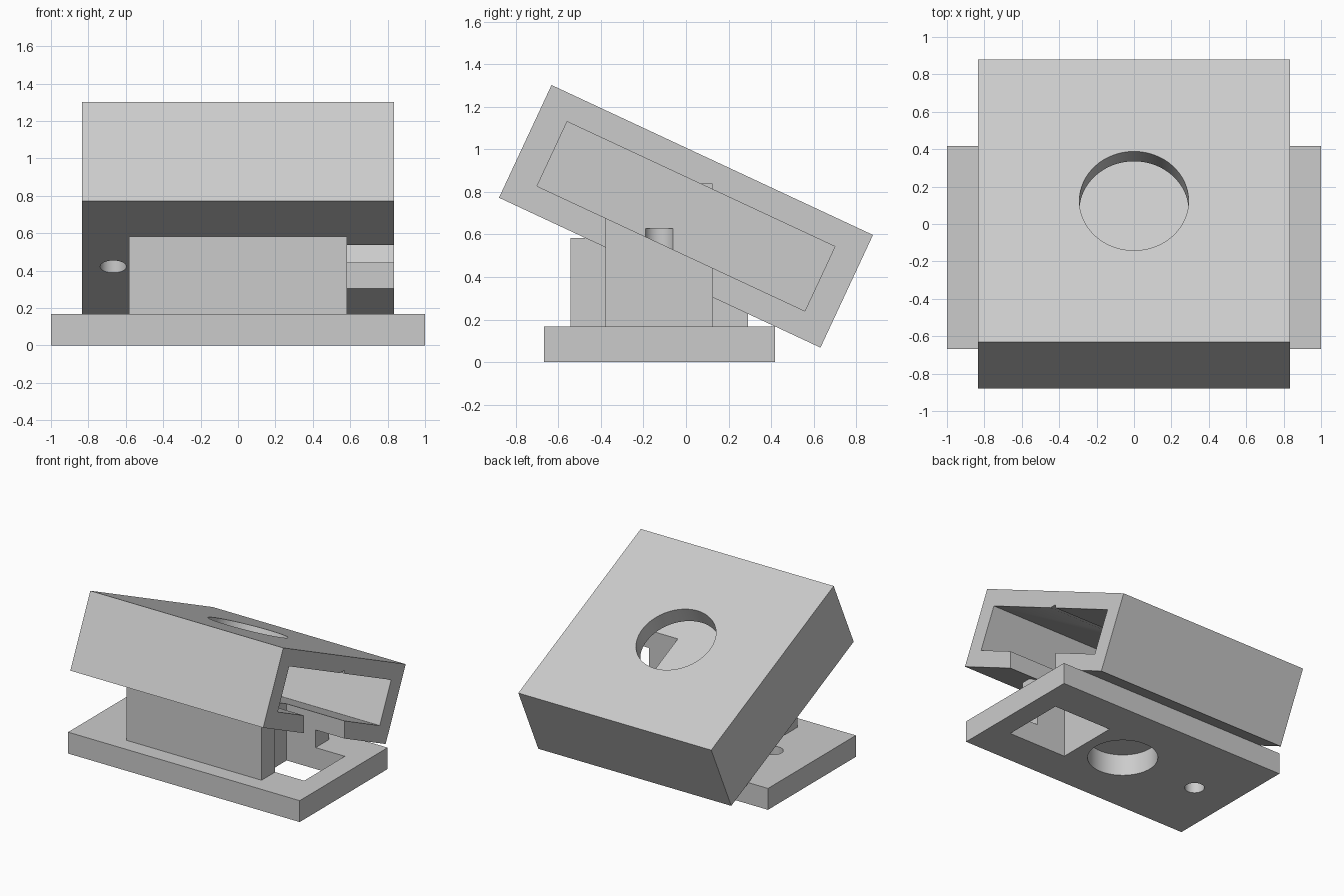
import bpy
import bmesh
from math import radians
from mathutils import Matrix, Vector

default = bpy.data.objects.get("Cube")
if default:
    bpy.data.objects.remove(default, do_unlink=True)

grey = bpy.data.materials.new("light_grey")
grey.use_nodes = True
colour = (0.6, 0.6, 0.6, 1)
grey.diffuse_color = colour
grey.node_tree.nodes["Principled BSDF"].inputs["Base Color"].default_value = colour


def finish(name, bm, frame):
    bm.transform(frame)
    mesh = bpy.data.meshes.new(name)
    bm.to_mesh(mesh)
    bm.free()
    mesh.materials.append(grey)
    obj = bpy.data.objects.new(name, mesh)
    bpy.context.collection.objects.link(obj)
    return obj


def box(name, low, high, frame=Matrix()):
    low, high = Vector(low), Vector(high)
    bm = bmesh.new()
    bmesh.ops.create_cube(bm, size=1)
    bmesh.ops.scale(bm, vec=high - low, verts=bm.verts)
    bmesh.ops.translate(bm, vec=(low + high) / 2, verts=bm.verts)
    return finish(name, bm, frame)


def cylinder(name, x, y, radius, z0, z1, frame=Matrix()):
    bm = bmesh.new()
    bmesh.ops.create_cone(bm, cap_ends=True, segments=64, radius1=radius,
                          radius2=radius, depth=z1 - z0)
    bmesh.ops.translate(bm, vec=(x, y, (z0 + z1) / 2), verts=bm.verts)
    return finish(name, bm, frame)


def cut(target, cutters):
    bpy.context.view_layer.objects.active = target
    for cutter in cutters:
        mod = target.modifiers.new(cutter.name, 'BOOLEAN')
        mod.operation = 'DIFFERENCE'
        mod.solver = 'EXACT'
        mod.object = cutter
        bpy.ops.object.modifier_apply(modifier=mod.name)


MID = -0.125          # y centre of the base and support
PLATE = 0.167         # base thickness
HALF, THICK = 0.833, 0.292
tilt = Matrix.Translation((0, 0, 0.685)) @ Matrix.Rotation(radians(-25), 4, 'X')

# Main parts
base = box("base_plate", (-1, MID - 0.542, 0), (1, MID + 0.542, PLATE))
block = box("support_block", (-0.583, MID - 0.417, PLATE), (0.583, MID + 0.417, 0.583))
housing = box("tilted_housing", (-HALF, -HALF, -THICK), (HALF, HALF, THICK), tilt)

# Cutters: side cavity, round window, cable shaft, small hole and base socket
cavity = box("cavity_cutter", (-0.694, -0.694, -0.167), (0.9, 0.694, 0.167), tilt)
window = cylinder("window_cutter", 0, 0, 0.292, 0, 0.4, tilt)
shaft = box("shaft_cutter", (0.333, MID - 0.25, -0.1), (0.835, MID + 0.25, 0.838))
pin = cylinder("small_hole_cutter", -0.667, MID, 0.07, -0.1, 0.628)
socket = cylinder("socket_cutter", 0, MID, 0.25, -0.1, 0.3)

cut(block, [housing, shaft])
cut(base, [shaft, pin, socket])
cut(housing, [cavity, window, shaft, pin])

for cutter in (cavity, window, shaft, pin, socket):
    bpy.data.objects.remove(cutter, do_unlink=True)

# Smooth round walls with sharp edges
bpy.ops.object.select_all(action='DESELECT')
for part in (base, block, housing):
    part.select_set(True)
    bpy.context.view_layer.objects.active = part
bpy.ops.object.shade_smooth_by_angle(angle=radians(30))
